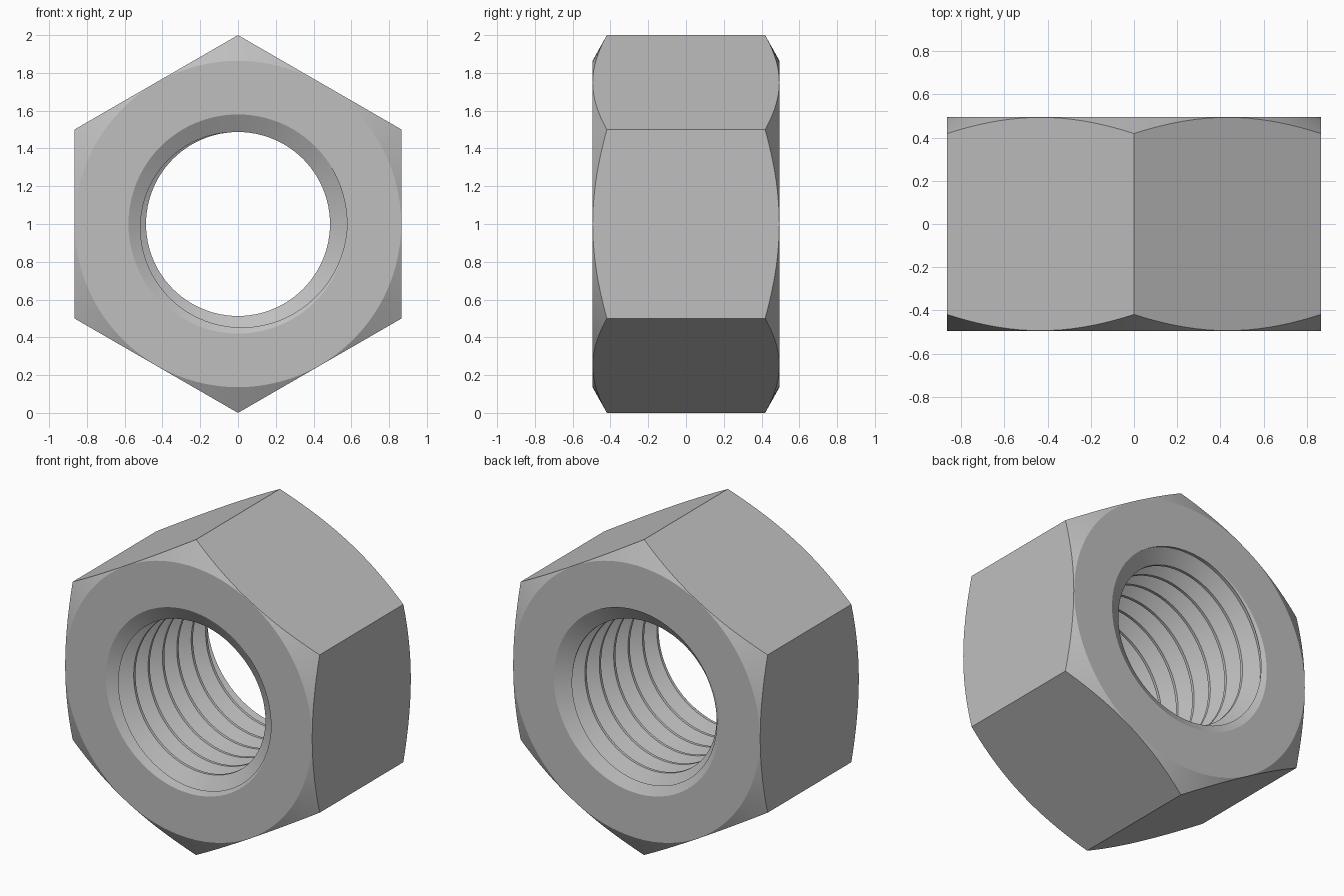
import bpy, bmesh, math
from math import sin, cos, pi

if "Cube" in bpy.data.objects:
    bpy.data.objects.remove(bpy.data.objects["Cube"], do_unlink=True)

SEG = 96          # facets around every round part
HALF = 0.495      # half the thickness
PITCH = 0.144     # thread advance per turn
MINOR, MAJOR = 0.487, 0.577

steel = bpy.data.materials.new("light grey steel")
steel.use_nodes = True
grey = (0.52, 0.52, 0.52, 1)
steel.diffuse_color = grey
steel.node_tree.nodes["Principled BSDF"].inputs["Base Color"].default_value = grey


def point(r, a, y):
    """Point around the horizontal axis, turning clockwise from the left."""
    return (-r * cos(a), y, 1 + r * sin(a))


def finish(name, bm):
    bmesh.ops.recalc_face_normals(bm, faces=bm.faces[:])
    mesh = bpy.data.meshes.new(name)
    bm.to_mesh(mesh)
    bm.free()
    mesh.materials.append(steel)
    obj = bpy.data.objects.new(name, mesh)
    bpy.context.collection.objects.link(obj)
    return obj


def lathe(name, profile, sides=SEG, start=0.0):
    """Closed solid turned from (y, radius) pairs."""
    bm = bmesh.new()
    rings = [[bm.verts.new(point(r, start + 2 * pi * i / sides, y))
              for i in range(sides)] for y, r in profile]
    for low, high in zip(rings, rings[1:]):
        for i in range(sides):
            k = (i + 1) % sides
            bm.faces.new((low[i], low[k], high[k], high[i]))
    bm.faces.new(rings[0])
    bm.faces.new(rings[-1])
    return finish(name, bm)


def threaded_rod(name):
    """Helical V-thread solid that cuts the bore."""
    tooth = [(-0.009, MINOR), (0.009, MINOR), (0.061, MAJOR), (0.083, MAJOR)]
    rows = [(0.155 - HALF + PITCH * t + d, r)
            for t in range(-3, 9) for d, r in tooth]
    turn = len(tooth)
    bm = bmesh.new()
    grid = [[bm.verts.new(point(r, 2 * pi * i / SEG, y + PITCH * i / SEG))
             for y, r in rows] for i in range(SEG)]
    for i in range(SEG):
        seam = i == SEG - 1
        here = grid[i]
        after = grid[0][turn:] if seam else grid[i + 1]
        for j in range(len(after) - 1):
            bm.faces.new((here[j], after[j], after[j + 1], here[j + 1]))
    # close both ends with fans
    rim = [e for e in bm.edges if e.is_boundary]
    tips = {s: bm.verts.new((0, s * 0.75 if s < 0 else rows[-1][0] + 0.2, 1))
            for s in (-1, 1)}
    for e in rim:
        side = -1 if e.verts[0].co.y < 0 else 1
        bm.faces.new((e.verts[0], e.verts[1], tips[side]))
    return finish(name, bm)


def combine(body, cutter, operation):
    mod = body.modifiers.new(cutter.name, 'BOOLEAN')
    mod.operation = operation
    mod.solver = 'EXACT'
    mod.object = cutter
    bpy.context.view_layer.objects.active = body
    bpy.ops.object.modifier_apply(modifier=mod.name)
    bpy.data.objects.remove(cutter, do_unlink=True)


# Hexagonal body, a corner pointing up
nut = lathe("hex_nut", [(-0.6, 1.0), (0.6, 1.0)], sides=6, start=pi / 6)

# Rounded-off corners on both faces
edge = HALF - 0.132
barrel = lathe("corner_chamfer", [(-HALF, 0.864), (-edge, 1.1),
                                  (edge, 1.1), (HALF, 0.864)])
combine(nut, barrel, 'INTERSECT')

# Threaded bore
combine(nut, threaded_rod("thread_cutter"), 'DIFFERENCE')

# Countersink at each mouth
for s in (-1, 1):
    slope = math.tan(pi / 3)
    cone = lathe("countersink", [(s * (HALF + 0.05), 0.58 + 0.05 * slope),
                                 (s * (HALF - 0.1), 0.58 - 0.1 * slope)])
    combine(nut, cone, 'DIFFERENCE')

# Smooth the round surfaces, keep the machined edges crisp
for o in bpy.context.selected_objects:
    o.select_set(False)
nut.select_set(True)
bpy.context.view_layer.objects.active = nut
bpy.ops.object.shade_smooth_by_angle(angle=math.radians(20))
